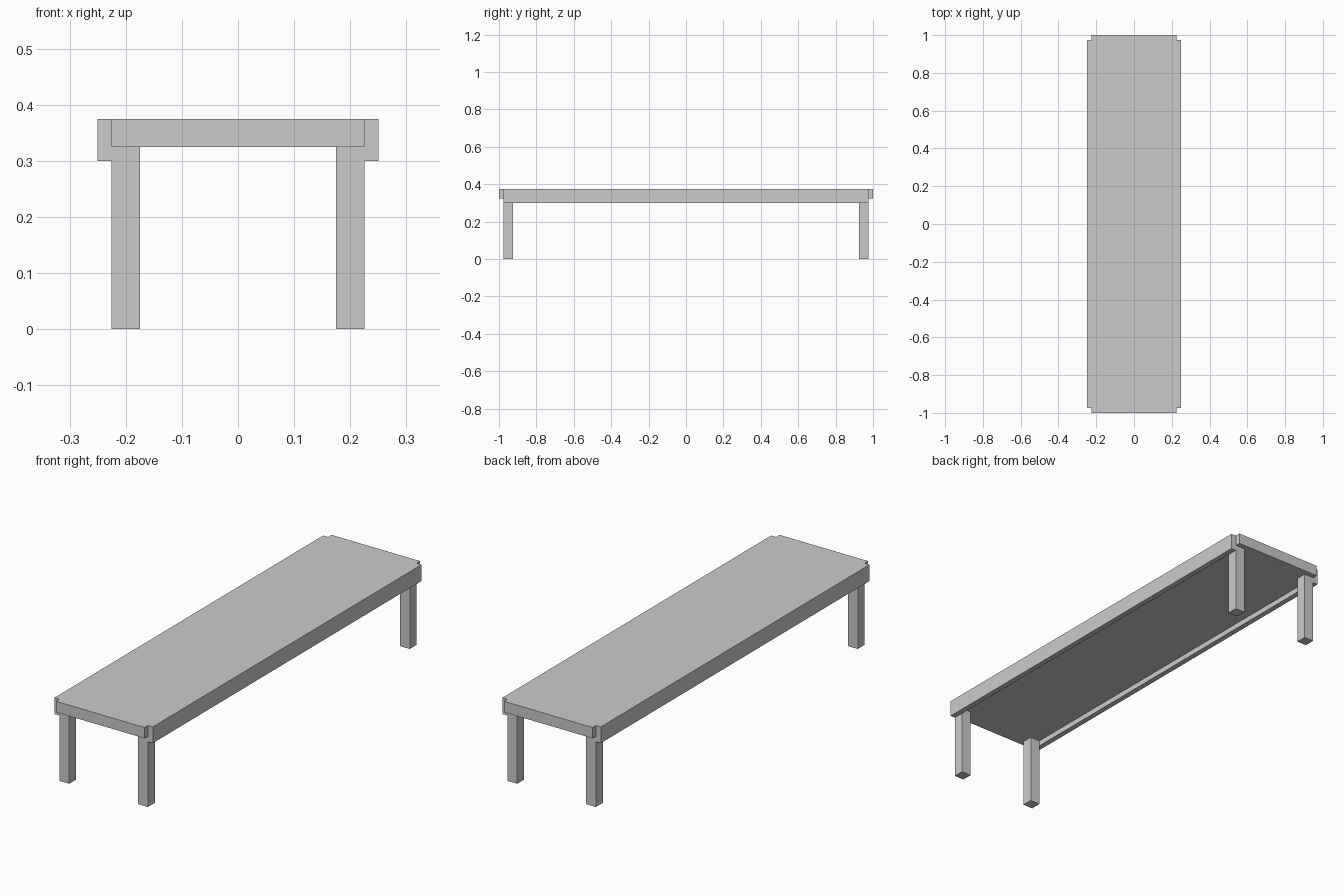
import bpy, bmesh
from mathutils import Matrix, Vector

if "Cube" in bpy.data.objects:
    bpy.data.objects.remove(bpy.data.objects["Cube"])


def finish(bm, name):
    bmesh.ops.recalc_face_normals(bm, faces=bm.faces)
    mesh = bpy.data.meshes.new(name)
    bm.to_mesh(mesh)
    bm.free()
    obj = bpy.data.objects.new(name, mesh)
    bpy.context.collection.objects.link(obj)
    return obj


def box(lo, hi):
    lo, hi = Vector(lo), Vector(hi)
    bm = bmesh.new()
    bmesh.ops.create_cube(bm, size=1, matrix=Matrix.Translation((lo + hi) / 2)
                          @ Matrix.Diagonal((*(hi - lo), 1)))
    return bm


def extrude(bm, face, offset):
    new = bmesh.ops.extrude_discrete_faces(bm, faces=[face])["faces"][0]
    bmesh.ops.translate(bm, verts=new.verts, vec=offset)


def outermost(bm, direction):
    return max(bm.faces, key=lambda f: f.calc_center_median().dot(direction))


EDGE = 0.025

# Tabletop core, grown outward into end strips and side strips
bm = box((-0.225, -0.975, 0.325), (0.225, 0.975, 0.375))
for d in (Vector((0, 1, 0)), Vector((0, -1, 0)), Vector((1, 0, 0)), Vector((-1, 0, 0))):
    extrude(bm, outermost(bm, d), d * EDGE)

# Side strips dropped below the board as rails
bm.normal_update()
strips = [f for f in bm.faces
          if abs(f.calc_center_median().z - 0.325) < 1e-4
          and abs(f.calc_center_median().x) > 0.226]
for f in strips:
    extrude(bm, f, (0, 0, -EDGE))
finish(bm, "tabletop")

# Four square legs, set inside the rails
for sx, side in ((-1, "left"), (1, "right")):
    for sy, end in ((-1, "front"), (1, "back")):
        x, y = 0.2 * sx, 0.95 * sy
        finish(box((x - EDGE, y - EDGE, 0), (x + EDGE, y + EDGE, 0.325)),
               f"{end}_{side}_leg")
